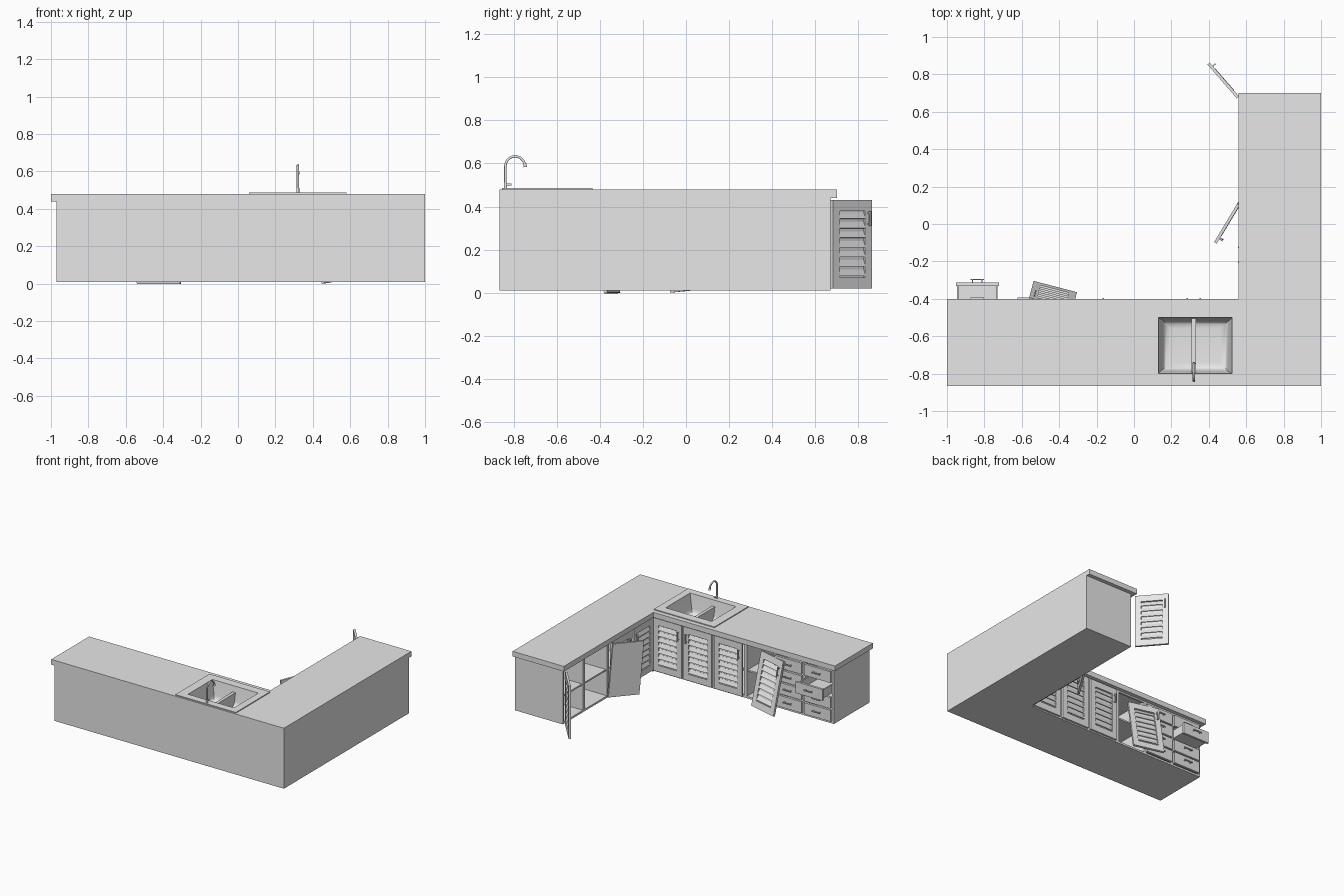
import bpy, bmesh, math
from mathutils import Matrix, Vector, Euler

cube = bpy.data.objects.get("Cube")
if cube:
    bpy.data.objects.remove(cube, do_unlink=True)

grey = bpy.data.materials.new("plain_grey")
grey.use_nodes = True
grey.diffuse_color = (0.8, 0.8, 0.8, 1)
grey.node_tree.nodes["Principled BSDF"].inputs["Base Color"].default_value = (0.8, 0.8, 0.8, 1)


def box(bm, lo, hi, tilt=0.0):
    """Box between two corners, optionally tilted about its own x axis."""
    lo, hi = Vector(lo), Vector(hi)
    m = (Matrix.Translation((lo + hi) / 2) @ Matrix.Rotation(tilt, 4, 'X')
         @ Matrix.Diagonal((*(hi - lo), 1)))
    bmesh.ops.create_cube(bm, size=1, matrix=m)


def finish(bm, name, loc=(0, 0, 0), rot=(0, 0, 0)):
    mesh = bpy.data.meshes.new(name)
    bm.to_mesh(mesh)
    bm.free()
    mesh.materials.append(grey)
    ob = bpy.data.objects.new(name, mesh)
    bpy.context.scene.collection.objects.link(ob)
    ob.location = loc
    ob.rotation_euler = Euler([math.radians(a) for a in rot], 'XYZ')
    return ob


def boxes(name, parts):
    bm = bmesh.new()
    for lo, hi in parts:
        box(bm, lo, hi)
    return finish(bm, name)


def activate(ob):
    bpy.ops.object.select_all(action='DESELECT')
    ob.select_set(True)
    bpy.context.view_layer.objects.active = ob


# L-shaped countertop
bm = bmesh.new()
outline = [(-1, -.865), (1, -.865), (1, .7), (.56, .7), (.56, -.4), (-1, -.4)]
face = bm.faces.new([bm.verts.new((x, y, .44)) for x, y in outline])
up = bmesh.ops.extrude_face_region(bm, geom=[face])
bmesh.ops.translate(bm, vec=(0, 0, .04), verts=[v for v in up["geom"] if isinstance(v, bmesh.types.BMVert)])
bmesh.ops.recalc_face_normals(bm, faces=bm.faces)
countertop = finish(bm, "countertop")

# Sink rim, with the basin opening cut through rim and countertop
SX0, SX1, SY0, SY1 = .13, .525, -.80, -.50
rim = boxes("sink_rim", [((.06, -.855, .478), (.58, -.435, .487))])
cutter = boxes("sink_cutter", [((SX0, SY0, .4), (SX1, SY1, .6))])
for ob in (countertop, rim):
    mod = ob.modifiers.new("sink_opening", 'BOOLEAN')
    mod.object = cutter
    mod.operation = 'DIFFERENCE'
    mod.solver = 'EXACT'
    activate(ob)
    bpy.ops.object.modifier_apply(modifier=mod.name)
bpy.data.objects.remove(cutter, do_unlink=True)

# Tapered basin with rounded floor
bm = bmesh.new()
box(bm, (SX0, SY0, .34), (SX1, SY1, .486))
bm.normal_update()
bmesh.ops.delete(bm, geom=[f for f in bm.faces if f.normal.z > .9], context='FACES_ONLY')
centre = Vector(((SX0 + SX1) / 2, (SY0 + SY1) / 2, 0))
low = [v for v in bm.verts if v.co.z < .4]
for v in low:
    v.co.x += (centre.x - v.co.x) * .12
    v.co.y += (centre.y - v.co.y) * .12
bmesh.ops.bevel(bm, geom=[e for e in bm.edges if all(v in low for v in e.verts)],
                offset=.04, segments=5, profile=.5, affect='EDGES')
bmesh.ops.reverse_faces(bm, faces=bm.faces)
basin = finish(bm, "sink_basin")
activate(basin)
bpy.ops.object.shade_smooth_by_angle(angle=math.radians(40))


# Faucet: swept gooseneck, base ring, spout tip and lever
def tube(name, points, radius):
    cu = bpy.data.curves.new(name, 'CURVE')
    cu.dimensions = '3D'
    cu.bevel_depth = radius
    cu.bevel_resolution = 3
    cu.use_fill_caps = True
    sp = cu.splines.new('POLY')
    sp.points.add(len(points) - 1)
    for p, co in zip(sp.points, points):
        p.co = (*co, 1)
    ob = bpy.data.objects.new(name, cu)
    bpy.context.scene.collection.objects.link(ob)
    activate(ob)
    bpy.ops.object.convert(target='MESH')
    ob = bpy.context.object
    ob.data.materials.clear()
    ob.data.materials.append(grey)
    bpy.ops.object.shade_smooth_by_angle(angle=math.radians(40))


FX = .32
arc = [(FX, -.793 - .045 * math.cos(a), .588 + .045 * math.sin(a))
       for a in (math.pi * i / 14 for i in range(14))]
tube("faucet_neck", [(FX, -.838, .485)] + arc + [(FX, -.747, .585)], .006)
tube("faucet_base", [(FX, -.838, .485), (FX, -.838, .512)], .008)
tube("faucet_tip", [(FX, -.748, .6), (FX, -.746, .583)], .008)
tube("faucet_lever", [(FX, -.838, .502), (FX, -.81, .502)], .005)

# Carcass: outer walls, floor, shelves, dividers and front rails
T, FY, FXL = .015, -.43, .59
carcass = [
    ((-.97, -.865, .01), (1, -.85, .44)),
    ((.985, -.85, .01), (1, .67, .44)),
    ((-.97, -.85, .01), (-.955, FY, .44)),
    ((FXL, .655, .01), (.985, .67, .44)),
    ((-.955, -.85, .01), (.985, FY, .025)),
    ((FXL, FY, .01), (.985, .655, .025)),
    ((-.455, -.85, .215), (.985, FY - .01, .227)),
    ((FXL + .01, FY - .01, .215), (.985, .655, .227)),
    ((-.955, FY - T, .428), (FXL, FY, .44)),
    ((FXL, FY, .428), (FXL + T, .655, .44)),
]
for x in (-.715, -.465, -.21, .06, .32):
    carcass.append(((x - .012, -.85, .025), (x + .012, FY, .44)))
for y in (.41, .115, -.16):
    carcass.append(((FXL, y - .012, .025), (.985, y + .012, .44)))
carcass.append(((FXL - T, FY - T, .01), (FXL + T, FY + T, .44)))
boxes("cabinet_carcass", carcass)


def handle(bm, x, z, length, upright):
    """Bar handle on two posts, standing off a face at local y = 0."""
    h, r = length / 2, .004
    dx, dz = (0, 1) if upright else (1, 0)
    box(bm, (x - dx * h - r * dz, -.02, z - dz * h - r * dx),
        (x + dx * h + r * dz, -.013, z + dz * h + r * dx))
    for s in (-.75, .75):
        cx, cz = x + dx * h * s, z + dz * h * s
        box(bm, (cx - .003, -.014, cz - .003), (cx + .003, .002, cz + .003))


# Louvred doors: the origin is the top hinge corner, side gives the hinge hand
W, H, D = .24, .41, .016


def door(name, loc, rot, side=1):
    bm = bmesh.new()

    def part(x0, x1, z0, z1, y0=0.0, y1=D, tilt=0.0):
        a, b = sorted((x0 * side, x1 * side))
        box(bm, (a, y0, z0), (b, y1, z1), tilt)

    m, cap = .042, .05
    part(0, m, -H, 0)
    part(W - m, W, -H, 0)
    part(m, W - m, -cap, 0)
    part(m, W - m, -H, -H + cap)
    part(m, W - m, -H + cap, -cap, D - .003, D)
    count = 7
    pitch = (H - 2 * cap) / count
    for i in range(count):
        z = -cap - pitch * (i + .5)
        part(m, W - m, z - .016, z + .016, .004, .008, math.radians(-22))
    handle(bm, side * (W - .025), -.085, .07, True)
    finish(bm, name, loc, rot)


TOP = .43
door("sink_door_1", (.57, -.415, TOP), (0, 0, 180))
door("sink_door_2", (.07, -.415, TOP), (0, 0, 180), -1)
door("sink_door_3", (.05, -.415, TOP), (0, 0, 180))
door("leaning_door", (-.328, -.454, .40), (-13, 0, 165.4))
door("wing_door_open", (.562, .682, TOP), (0, 0, 131))
door("wing_door_sagging", (.565, .10, TOP), (0, -5, 59), -1)
door("wing_door_3", (.575, .09, TOP), (0, 0, -90))
door("wing_door_4", (.575, -.42, TOP), (0, 0, -90), -1)


# Drawers: a front panel, an open-topped tray and a bar handle
def drawer(name, x, z, pull):
    bm = bmesh.new()
    w, h, depth = .115, .088, .3
    box(bm, (-w, 0, 0), (w, .018, h))
    for s in (-1, 1):
        a, b = sorted((s * (w - .006), s * (w - .016)))
        box(bm, (a, .018, .01), (b, depth, h - .012))
    box(bm, (-w + .016, .018, .01), (w - .016, depth, .018))
    box(bm, (-w + .016, depth - .01, .018), (w - .016, depth, h - .012))
    handle(bm, 0, h * .55, .07, False)
    finish(bm, name, (x, -.413 + pull, z), (0, 0, 180))


for col, x in enumerate((-.588, -.838)):
    for row in range(4):
        pulled = col == 1 and row == 2
        drawer(f"drawer_{col + 1}_{row + 1}", x, .03 + row * .1, .1 if pulled else 0)
